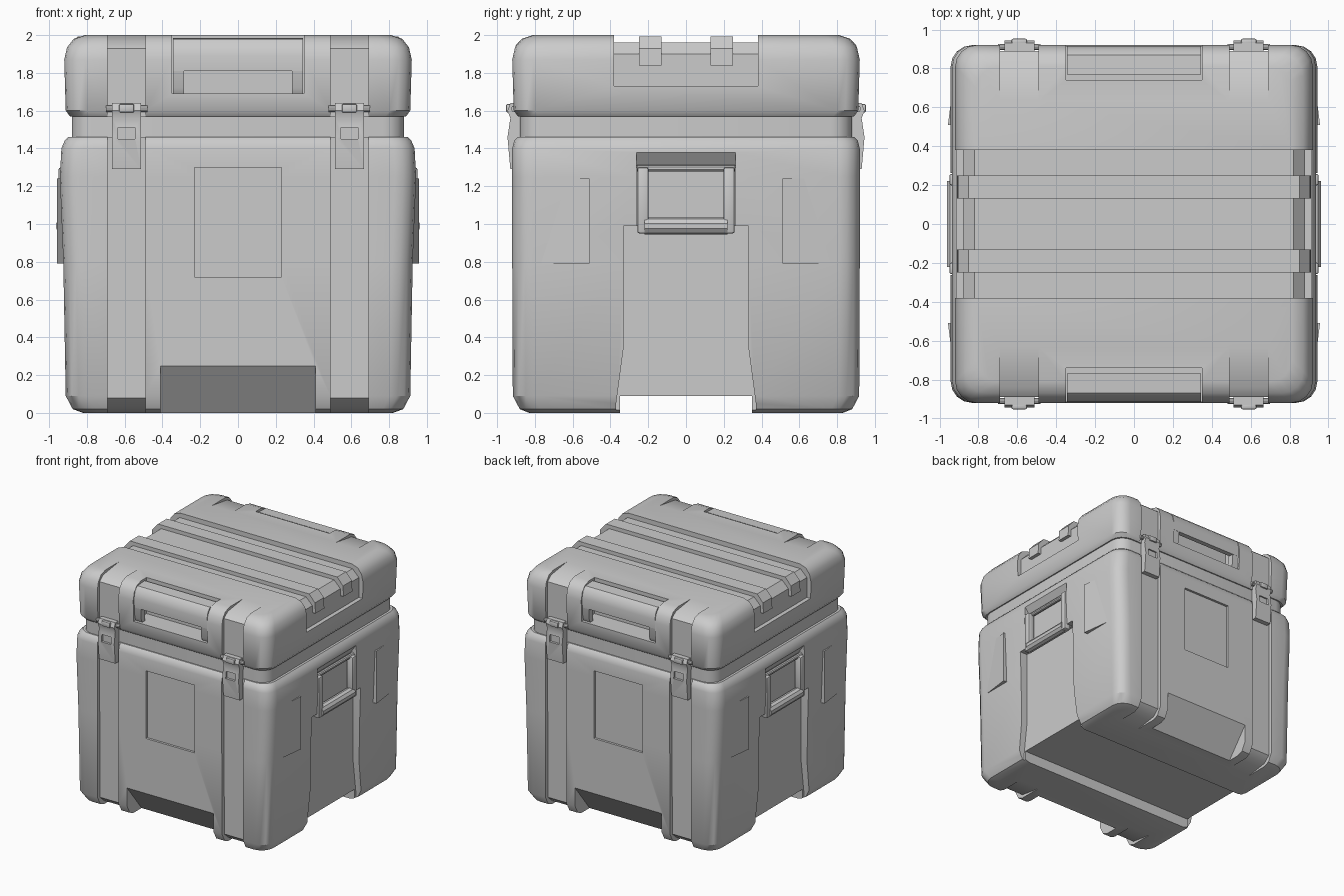
import bpy, bmesh, math
from mathutils import Vector

if "Cube" in bpy.data.objects:
    bpy.data.objects.remove(bpy.data.objects["Cube"])


def finish(name, bm, bevel=0.0, segs=2, shade=True):
    bmesh.ops.recalc_face_normals(bm, faces=bm.faces)
    if bevel:
        bmesh.ops.bevel(bm, geom=bm.edges[:], offset=bevel, segments=segs,
                        affect='EDGES', profile=0.5)
    me = bpy.data.meshes.new(name)
    bm.to_mesh(me)
    bm.free()
    ob = bpy.data.objects.new(name, me)
    bpy.context.collection.objects.link(ob)
    if shade:
        smooth(ob)
    return ob


def smooth(ob):
    bpy.ops.object.select_all(action='DESELECT')
    ob.select_set(True)
    bpy.context.view_layer.objects.active = ob
    bpy.ops.object.shade_smooth_by_angle(angle=math.radians(35))


def prism(name, axis, pts, lo, hi, bevel=0.0, shade=True):
    """Extrude a 2D polygon along an axis: x -> (y,z), y -> (x,z), z -> (x,y)."""
    bm = bmesh.new()

    def place(p, t):
        return {'x': (t, p[0], p[1]), 'y': (p[0], t, p[1]), 'z': (p[0], p[1], t)}[axis]
    a = [bm.verts.new(place(p, lo)) for p in pts]
    b = [bm.verts.new(place(p, hi)) for p in pts]
    bm.faces.new(a)
    bm.faces.new(b[::-1])
    for i in range(len(a)):
        j = (i + 1) % len(a)
        bm.faces.new((a[i], b[i], b[j], a[j]))
    return finish(name, bm, bevel, shade=shade)


def box(name, x, y, z, bevel=0.0, shade=True):
    x, y = sorted(x), sorted(y)
    pts = [(x[0], y[0]), (x[1], y[0]), (x[1], y[1]), (x[0], y[1])]
    return prism(name, 'z', pts, z[0], z[1], bevel, shade)


def loft(name, levels, r=0.11, n=4):
    """Stack rounded rectangles (half x, half y, z) into a shell."""
    bm = bmesh.new()
    rings = []
    for hx, hy, z in levels:
        ring = []
        for q, (sx, sy) in enumerate(((1, 1), (-1, 1), (-1, -1), (1, -1))):
            for k in range(n + 1):
                t = math.pi / 2 * (q + k / n)
                ring.append(bm.verts.new((sx * (hx - r) + r * math.cos(t),
                                          sy * (hy - r) + r * math.sin(t), z)))
        rings.append(ring)
    for a, b in zip(rings, rings[1:]):
        for i in range(len(a)):
            j = (i + 1) % len(a)
            bm.faces.new((a[i], a[j], b[j], b[i]))
    bm.faces.new(rings[0][::-1])
    bm.faces.new(rings[-1])
    return finish(name, bm, shade=False)


def rod(name, p, q, r, sides=10):
    bm = bmesh.new()
    p, q = Vector(p), Vector(q)
    rot = (q - p).to_track_quat('Z', 'Y').to_matrix().to_4x4()
    rot.translation = (p + q) / 2
    bmesh.ops.create_cone(bm, cap_ends=True, segments=sides, radius1=r, radius2=r,
                          depth=(q - p).length, matrix=rot)
    return finish(name, bm)


def cut(ob, cutter):
    cutter.hide_render = True
    m = ob.modifiers.new("cut", 'BOOLEAN')
    m.operation, m.solver, m.object = 'DIFFERENCE', 'EXACT', cutter
    bpy.context.view_layer.objects.active = ob
    bpy.ops.object.modifier_apply(modifier=m.name)
    bpy.data.objects.remove(cutter)


def flip(pts, s):
    return [(s * a, b) for a, b in pts]


# Main shells
body = loft("case_body", [(.82, .83, 0), (.875, .88, .02), (.912, .917, .09), (.925, .92, .8),
                          (.943, .92, 1.25), (.935, .92, 1.40), (.918, .91, 1.44), (.90, .89, 1.46)])
neck = loft("seal_neck", [(.88, .88, 1.42), (.88, .88, 1.62)])
lid = loft("case_lid", [(.89, .89, 1.57), (.912, .912, 1.60), (.92, .92, 1.87), (.905, .905, 1.935),
                        (.87, .87, 1.98), (.81, .81, 2.0)])
smooth(neck)

# Lowered band across the lid, running down both sides
half = [(.82, 1.96), (.88, 1.90), (.88, 1.73), (1.1, 1.73), (1.1, 2.2)]
cut(lid, prism("c", 'y', half + flip(half[::-1], -1), -.38, .38, shade=False))

# Channel under the case
cut(body, box("c", (-1.2, 1.2), (-.35, .35), (-.1, .09), shade=False))

lid_groove = [(-1.1, 1.5), (-.89, 1.5), (-.89, 1.93), (-.84, 1.97), (-.62, 2.002), (-.62, 2.1), (-1.1, 2.1)]
body_groove = [(-1.1, -.1), (-.62, -.1), (-.62, -.002), (-.83, .03), (-.885, .08), (-.89, 1.6), (-1.1, 1.6)]
for s in (1, -1):
    # Lid grip pocket, body panel recess, sloped bottom cut
    cut(lid, box("c", (-.35, .35), (-s * 1.1, -s * .74), (1.69, 2.2), shade=False))
    cut(body, box("c", (-.23, .23), (-s * 1.1, -s * .90), (.72, 1.30), shade=False))
    cut(body, prism("c", 'x', flip([(-.92, .25), (-.72, -.001), (-.72, -.2), (-1.1, -.2), (-1.1, .25)], s),
                    -.41, .41, shade=False))
    # Latch grooves
    for x in (-.59, .59):
        cut(lid, prism("c", 'x', flip(lid_groove, s), x - .1, x + .1, shade=False))
        cut(body, prism("c", 'x', flip(body_groove, s), x - .1, x + .1, shade=False))
    # Side channel and carry-handle pocket
    side = [(.33, .99), (.33, .35), (.37, .05), (.37, -.1)]
    cut(body, prism("c", 'x', side + flip(side[::-1], -1), s * .86, s * 1.2, shade=False))
    cut(body, prism("c", 'y', flip([(1.2, .95), (.88, .95), (.88, 1.30), (.945, 1.39), (1.2, 1.39)], s),
                    -.262, .262, shade=False))
smooth(body)
smooth(lid)

# Ribs on the lid
rib = [(.85, 1.992), (.905, 1.93), (.91, 1.84)]
for y in (-.19, .19):
    prism("lid_rib", 'y', rib + flip(rib[::-1], -1), y - .06, y + .06)

grip = [(-.77, 1.985), (-.87, 1.98), (-.90, 1.95), (-.915, 1.89), (-.912, 1.81),
        (-.87, 1.81), (-.865, 1.89), (-.85, 1.93), (-.77, 1.94)]
leg = [(-.915, 1.89), (-.905, 1.72), (-.89, 1.69), (-.85, 1.69), (-.865, 1.89)]
latch = [(-.88, 1.64), (-.93, 1.64), (-.945, 1.60), (-.93, 1.56), (-.945, 1.46), (-.93, 1.29), (-.885, 1.29)]
for s in (1, -1):
    # Lid grip
    prism("lid_grip", 'x', flip(grip, s), -.345, .345)
    for x in (-.315, .315):
        prism("lid_grip_leg", 'x', flip(leg, s), x - .03, x + .03)
    # Latches with hinge pin and button
    for x in (-.59, .59):
        clasp = prism("latch", 'x', flip(latch, s), x - .077, x + .077)
        cut(clasp, box("c", (x - .045, x + .045), (-s * .925, -s * 1.1), (1.45, 1.51), shade=False))
        rod("latch_pin", (x - .11, -s * .91, 1.61), (x + .11, -s * .91, 1.61), .017)
        box("latch_button", (x - .04, x + .04), (-s * .92, -s * .953), (1.59, 1.635), .008)
    # Carry handle on the side
    for y in (-.228, .228):
        box("handle_arm", (s * .89, s * .95), (y - .03, y + .03), (.95, 1.30), .012)
    rod("handle_bar", (s * .92, -.22, .99), (s * .92, .22, .99), .045)
    rod("handle_hinge", (s * .905, -.26, 1.295), (s * .905, .26, 1.295), .018)
    # Wedge-shaped finger pads beside the handle
    for t in (1, -1):
        pad = [(s * .88, t * .51), (s * .957, t * .51), (s * .918, t * .82), (s * .88, t * .82)]
        prism("side_wedge", 'z', pad, .79, 1.24)
